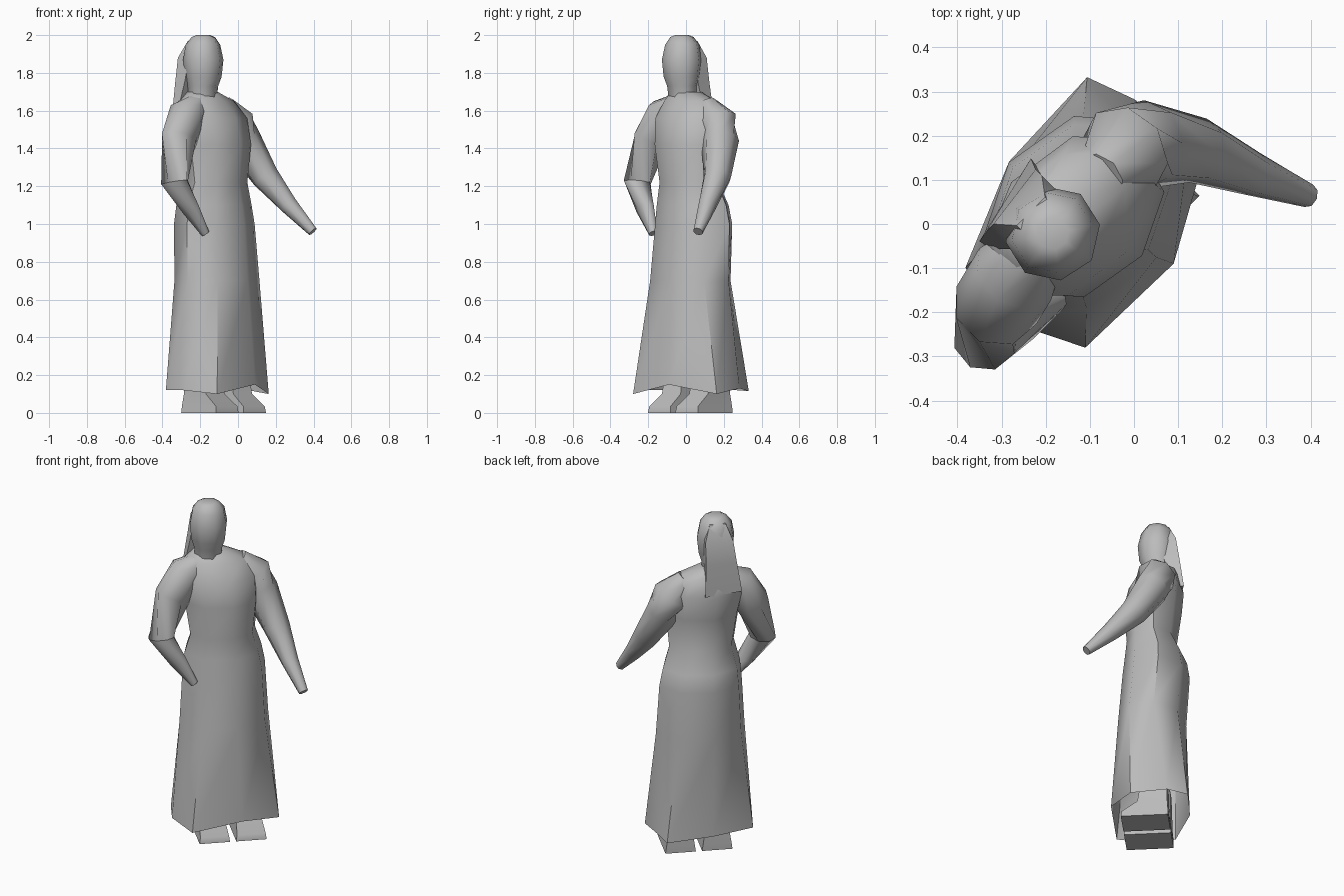
import bpy, bmesh, math
from mathutils import Vector, Matrix

cube = bpy.data.objects.get("Cube")
if cube:
    bpy.data.objects.remove(cube)

mat = bpy.data.materials.new("plain_grey")
mat.use_nodes = True
grey = (0.5, 0.5, 0.5, 1)
mat.diffuse_color = grey
mat.node_tree.nodes["Principled BSDF"].inputs["Base Color"].default_value = grey

TURN = Matrix.Rotation(math.radians(45), 4, 'Z')  # figure faces diagonally


def loft(name, rings, cap_start=True, cap_end=True, angle=50):
    """Skin a stack of equal-sized point rings."""
    bm = bmesh.new()
    rows = [[bm.verts.new(TURN @ Vector(p)) for p in ring] for ring in rings]
    n = len(rows[0])
    for a, b in zip(rows, rows[1:]):
        for i in range(n):
            j = (i + 1) % n
            bm.faces.new((a[i], a[j], b[j], b[i]))
    if cap_start:
        bm.faces.new(rows[0][::-1])
    if cap_end:
        bm.faces.new(rows[-1])
    bmesh.ops.recalc_face_normals(bm, faces=bm.faces)
    mesh = bpy.data.meshes.new(name)
    bm.to_mesh(mesh)
    bm.free()
    mesh.materials.append(mat)
    for p in mesh.polygons:
        p.use_smooth = True
    mesh.set_sharp_from_angle(angle=math.radians(angle))
    obj = bpy.data.objects.new(name, mesh)
    bpy.context.collection.objects.link(obj)
    return obj


def oval(z, x0, x1, y0, y1, n=8, start=235):
    """Oval ring filling the given extents."""
    ring = []
    for i in range(n):
        t = math.radians(start + i * 360 / n)
        ring.append(((x0 + x1) / 2 + (x1 - x0) * 0.52 * math.cos(t),
                     (y0 + y1) / 2 + (y1 - y0) * 0.52 * math.sin(t), z))
    return ring


def box(z, x0, x1, y0, y1):
    return [(x0, y0, z), (x1, y0, z), (x1, y1, z), (x0, y1, z)]


def limb(name, path, n=8):
    """Tube of varying radius along a path of (x, y, z, radius)."""
    pts = [Vector(p[:3]) for p in path]
    rings = []
    for i, c in enumerate(pts):
        along = pts[min(i + 1, len(pts) - 1)] - pts[max(i - 1, 0)]
        q = along.to_track_quat('Z', 'Y')
        r = path[i][3]
        rings.append([c + q @ Vector((r * math.cos(k * math.tau / n),
                                      r * math.sin(k * math.tau / n), 0)) for k in range(n)])
    return loft(name, rings)


# Long dress with an uneven open hem
hem = [(-.276, -.12, .10), (0, -.127, .15), (.23, 0, .10), (.2, .2, .13),
       (.16, .31, .115), (-.1, .3, .13), (-.34, .2, .12), (-.36, .05, .12)]
dress = [hem,
         oval(.7, -.31, .185, -.085, .275),
         oval(1.0, -.29, .17, -.06, .295),
         oval(1.1, -.28, .15, -.05, .28),
         oval(1.22, -.25, .11, -.04, .225),
         oval(1.42, -.28, .13, -.06, .25),
         oval(1.56, -.31, .13, -.03, .26),
         oval(1.65, -.28, .07, .03, .24),
         oval(1.70, -.22, -.05, .06, .21)]
loft("dress", dress, cap_start=False)

# Head and neck
head = [oval(1.66, -.22, -.07, .05, .19),
        oval(1.73, -.225, -.065, .04, .195),
        oval(1.78, -.24, -.05, .02, .21),
        oval(1.87, -.25, -.04, .012, .218),
        oval(1.95, -.235, -.055, .03, .205),
        oval(1.99, -.205, -.085, .055, .175),
        oval(2.0, -.18, -.11, .08, .15)]
loft("head", head)

# Hair hanging down the back
hair = [[(-.27, .19, 1.57), (-.07, .21, 1.57), (-.06, .27, 1.57), (-.275, .22, 1.57)],
        [(-.24, .16, 1.75), (-.07, .16, 1.75), (-.07, .245, 1.75), (-.245, .225, 1.75)],
        box(1.88, -.225, -.07, .14, .225),
        box(1.97, -.19, -.1, .12, .185)]
loft("hair", hair)

# Arms: right one bent to the hip, left one reaching forward
limb("right_arm", [(-.17, .12, 1.64, .06), (-.27, .11, 1.58, .10), (-.35, .09, 1.45, .10),
                   (-.42, .055, 1.22, .075), (-.33, .025, 1.08, .05), (-.245, 0, .95, .024)])
limb("left_arm", [(.02, .13, 1.63, .06), (.1, .13, 1.54, .11), (.145, .11, 1.44, .10),
                  (.22, .015, 1.25, .075), (.27, -.11, 1.10, .05), (.325, -.235, .96, .027)])

# Feet with ankles rising into the dress
for name, x in (("right_foot", -.14), ("left_foot", .065)):
    foot = [box(0, x - .085, x + .085, -.06, .2),
            box(.035, x - .08, x + .08, -.055, .2),
            box(.10, x - .07, x + .07, .03, .195),
            box(.3, x - .06, x + .06, .06, .19)]
    loft(name, foot)
